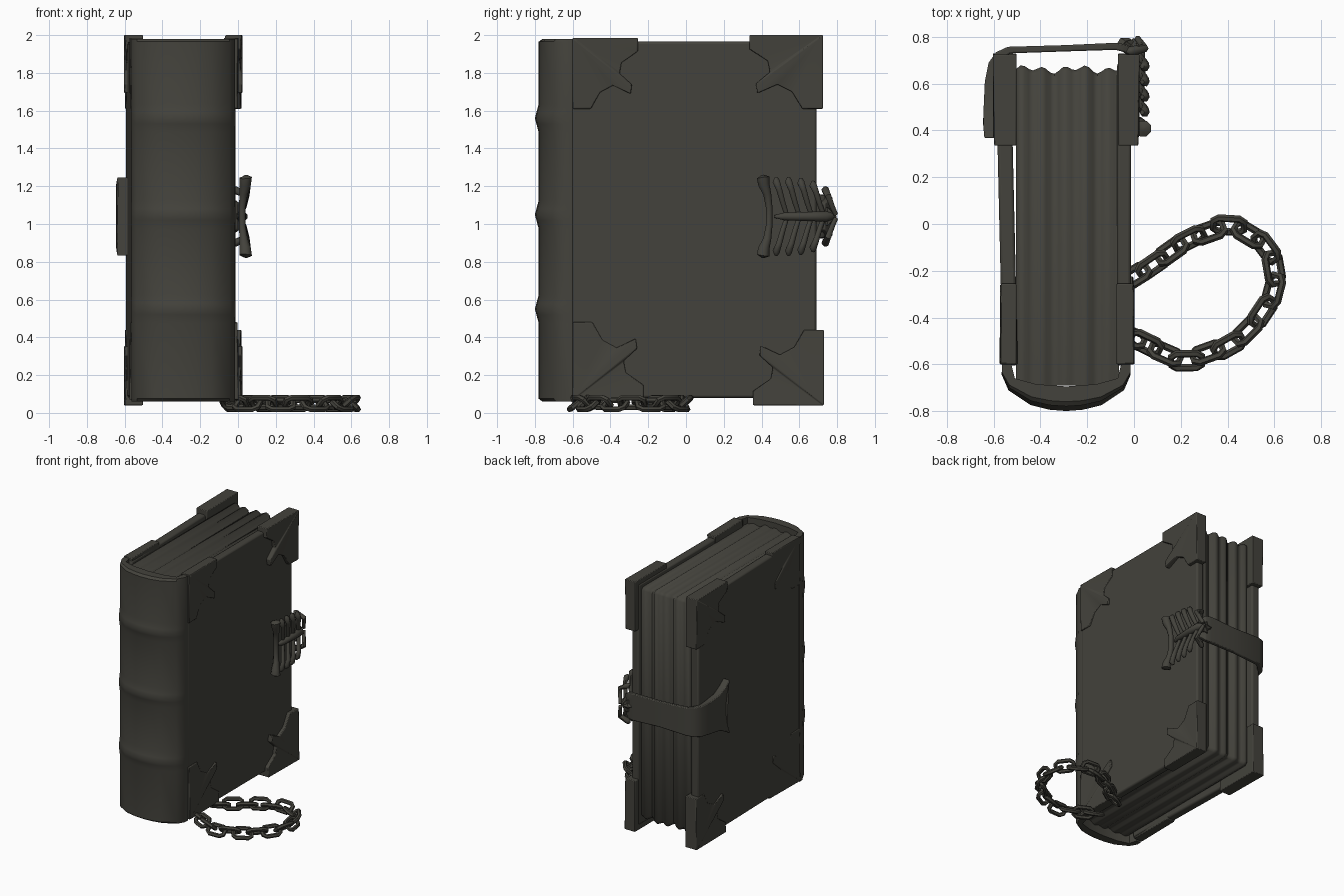
import bpy, bmesh, math
from mathutils import Vector, Matrix

if "Cube" in bpy.data.objects:
    bpy.data.objects.remove(bpy.data.objects["Cube"])

mat = bpy.data.materials.new("dark_olive_grey")
mat.diffuse_color = (0.057, 0.055, 0.045, 1)
mat.use_nodes = True
mat.node_tree.nodes["Principled BSDF"].inputs["Base Color"].default_value = mat.diffuse_color


def make(name, verts, faces, bevel=0, smooth=35):
    me = bpy.data.meshes.new(name)
    me.from_pydata([tuple(v) for v in verts], [], faces)
    bm = bmesh.new()
    bm.from_mesh(me)
    bmesh.ops.recalc_face_normals(bm, faces=bm.faces)
    bm.to_mesh(me)
    bm.free()
    me.materials.append(mat)
    ob = bpy.data.objects.new(name, me)
    bpy.context.collection.objects.link(ob)
    if bevel:
        m = ob.modifiers.new("bevel", 'BEVEL')
        m.width, m.segments, m.limit_method = bevel, 2, 'ANGLE'
    if smooth:
        bpy.ops.object.select_all(action='DESELECT')
        ob.select_set(True)
        bpy.context.view_layer.objects.active = ob
        bpy.ops.object.shade_smooth_by_angle(angle=math.radians(smooth))
    return ob


def loft_data(rings, closed=False, base=0):
    n, k = len(rings[0]), len(rings)
    verts = [p for r in rings for p in r]
    faces = []
    for i in range(k if closed else k - 1):
        a, b = base + i * n, base + ((i + 1) % k) * n
        faces += [(a + j, a + (j + 1) % n, b + (j + 1) % n, b + j) for j in range(n)]
    if not closed:
        faces += [tuple(base + j for j in range(n)), tuple(base + (k - 1) * n + j for j in range(n))]
    return verts, faces


def loft(name, rings, **kw):
    return make(name, *loft_data(rings), **kw)


def tube_rings(pts, radii, sides, ref, closed=False):
    pts = [Vector(p) for p in pts]
    k, rings = len(pts), []
    for i, p in enumerate(pts):
        a = pts[i - 1] if closed or i else p
        b = pts[(i + 1) % k] if closed or i < k - 1 else p
        t = (b - a).normalized()
        u = t.cross(ref).normalized()
        w = t.cross(u)
        rings.append([p + radii[i] * (u * math.cos(q) + w * math.sin(q))
                      for q in (2 * math.pi * (j + .5) / sides for j in range(sides))])
    return rings


# spine: crescent profile lofted upward with three raised bands
half = [(.275, -.6), (.275, -.64), (.245, -.70), (.15, -.757), (.07, -.775)]
outer = half + [(0, -.78)] + [(-x, y) for x, y in reversed(half)]
ih = [(.235, -.6), (.22, -.66), (.13, -.685)]
inner = [(-x, y) for x, y in ih] + [(0, -.695)] + list(reversed(ih))
levels = [(.06, -.02), (.075, 0)]
for c in (.55, 1.05, 1.56):
    levels += [(c - .075, 0), (c - .03, .012), (c, .02), (c + .03, .012), (c + .075, 0)]
levels += [(1.965, 0), (1.98, -.02)]
rings = []
for z, push in levels:
    r = []
    for x, y in outer:
        d = max(0, -y - .6) / .18
        r.append((-.29 + x * (1 + .02 * d * push / .02 * .8), y - push * d, z))
    rings.append(r + [(-.29 + x, y, z) for x, y in inner])
loft("spine", rings)

# page block: columns across the thickness give leafy grooves
rings = []
N = 24
for i in range(N + 1):
    x = -.505 + .44 * i / N
    w = .012 * math.sin(i * 1.25) + .008 * math.sin(i * .55)
    yb, zb, zt = .662 + w, .125 - w * .7, 1.935 + w * .7
    rings.append([(x, -.69, zb), (x, yb - .02, zb), (x, yb, zb + .02),
                  (x, yb, zt - .02), (x, yb - .02, zt), (x, -.69, zt)])
loft("page_block", rings, smooth=50)

# covers
def cover(name, xo0, xo1, th):
    rings = []
    for y, xo in ((-.605, xo0), (.69, xo1)):
        xi = xo + th
        rings.append([(xo, y, .08), (xi, y, .08), (xi, y, 1.965), (xo, y, 1.965)])
    loft(name, rings, bevel=.012)


cover("right_cover", -.014, -.012, -.06)
cover("left_cover", -.562, -.592, .065)

# corner guards: leaf-edged plates with a folded relief
SHAPE = [(1, 0), (1, .19), (.75, .35), (.72, .50), (.91, .66), (.89, .79),
         (.62, .67), (.42, .77), (.28, 1), (0, 1)]
HIGH = [.6, .35, .1, .3, .9, .9, .2, .1, .35, .6]


def corner(name, xi, xo, yc, sy, zc, sz, w, h):
    s = 1 if xo > xi else -1
    n = len(SHAPE) + 1
    pts = [(yc, zc, 0)] + [(yc + sy * w * a, zc + sz * h * b, -.014 * (1 - k))
                           for (a, b), k in zip(SHAPE, HIGH)]
    verts = [(xo + s * d, y, z) for y, z, d in pts] + [(xi, y, z) for y, z, d in pts]
    faces = [(0, i, i + 1) for i in range(1, n - 1)]
    faces += [(n, n + i, n + i + 1) for i in range(1, n - 1)]
    faces += [(i, (i + 1) % n, n + (i + 1) % n, n + i) for i in range(n)]
    make(name, verts, faces, bevel=.005, smooth=25)


for side, fi, fo, bi, bo in (("right", -.075, .003, -.068, .024), ("left", -.503, -.575, -.503, -.604)):
    corner(side + "_top_front_corner", fi, fo, -.6, 1, 1.985, -1, .345, .375)
    corner(side + "_bottom_front_corner", fi, fo, -.6, 1, .07, 1, .375, .41)
    corner(side + "_top_back_corner", bi, bo, .725, -1, 2.0, -1, .39, .39)
    corner(side + "_bottom_back_corner", bi, bo, .73, -1, .04, 1, .375, .4)

# strap: flared plate on the left cover, wrapped round the fore edge
ZC = 1.04
path = [(-.64, .365, -.58, .365, .21, .05), (-.645, .42, -.585, .42, .175, .03),
        (-.643, .50, -.59, .50, .14, 0), (-.638, .61, -.59, .61, .125, 0),
        (-.622, .69, -.59, .67, .12, 0), (-.59, .735, -.565, .705, .115, 0),
        (-.54, .758, -.53, .73, .11, 0), (-.30, .765, -.30, .738, .10, 0),
        (-.08, .775, -.08, .745, .105, 0), (-.03, .768, -.04, .735, .10, 0),
        (.012, .735, -.01, .705, .07, 0)]
rows = [-1, -.6, -.2, .2, .6, 1]
rings = []
for xo, yo, xi, yi, h, dent in path:
    r = [(xo, yo + dent * (1 - t * t), ZC + h * t) for t in rows]
    rings.append(r + [(xi, yi + dent * (1 - t * t), ZC + h * t) for t in reversed(rows)])
loft("clasp_strap", rings, bevel=.006, smooth=45)

# ribcage clasp on the right cover
X = Vector((1, 0, 0))
bar = [(.035, .405, ZC + .215), (.04, .408, ZC + .205), (.038, .412, ZC + .17), (.03, .43, ZC + .12),
       (.022, .44, ZC + .05)]
rad = [.012, .036, .032, .023, .019]
bar += [(x, y, 2 * ZC - z) for x, y, z in reversed(bar)]
loft("clasp_collar_bone", tube_rings(bar, rad + rad[::-1], 8, X), smooth=60)
loft("clasp_backbone", tube_rings([(.012, .47, ZC), (.022, .52, ZC), (.025, .65, ZC), (.02, .74, ZC),
                                   (-.01, .79, ZC)], [.008, .022, .026, .03, .012], 8, X), smooth=60)
for i in range(5):
    for s in (1, -1):
        y = .478 + .065 * i
        L = (.205, .205, .2, .185, .155)[i]
        k = .06 - .06 * (i == 4)
        p = [(.015, y + .055, ZC + .01 * s), (.03, y + .035, ZC + .35 * L * s),
             (.046, y + .015, ZC + .7 * L * s), (k - .015, y, ZC + .9 * L * s), (k - .025, y, ZC + L * s)]
        loft(f"clasp_rib_{i}_{'up' if s > 0 else 'low'}",
             tube_rings(p, [.014, .016, .018, .022, .01], 6, X), smooth=60)

# star-shaped stud where the strap meets the ribcage
ring0 = [((.035 if j % 2 else .055) * math.cos(j * math.pi / 6),
          (.035 if j % 2 else .055) * math.sin(j * math.pi / 6)) for j in range(12)]
d = Vector((.55, .83, 0)).normalized()
u = Vector((-d.y, d.x, 0))
c = Vector((-.025, .745, ZC))
loft("clasp_stud", [[c + d * e + u * a * f + Vector((0, 0, b * f)) for a, b in ring0]
                    for e, f in ((-.02, 1), (.025, 1), (.045, .4))], smooth=0)

# chain: octagonal links, rolled alternately, lying in a loop
centres = [(.0, -.225), (.08, -.175), (.16, -.115), (.235, -.065), (.32, -.035), (.405, -.005), (.49, -.045),
           (.565, -.10), (.598, -.19), (.597, -.285), (.55, -.375), (.485, -.455), (.405, -.52), (.315, -.55),
           (.225, -.585), (.135, -.555), (.05, -.51), (-.02, -.48)]
oct_path = [(.066, .022), (.044, .038), (-.044, .038), (-.066, .022),
            (-.066, -.022), (-.044, -.038), (.044, -.038), (.066, -.022)]
verts, faces = [], []
for i, (x, y) in enumerate(centres):
    a, b = centres[max(i - 1, 0)], centres[min(i + 1, len(centres) - 1)]
    ang = math.atan2(b[1] - a[1], b[0] - a[0])
    M = (Matrix.Translation((x, y, .043 + .012 * (i % 2))) @ Matrix.Rotation(ang, 4, 'Z')
         @ Matrix.Rotation(math.radians(42 if i % 2 else -38), 4, 'X'))
    rings = tube_rings([(p, q, 0) for p, q in oct_path], [.016] * 8, 6, Vector((0, 0, 1)), True)
    v, f = loft_data([[M @ p for p in r] for r in rings], True, len(verts))
    verts += v
    faces += f
make("chain", verts, faces, smooth=40)
